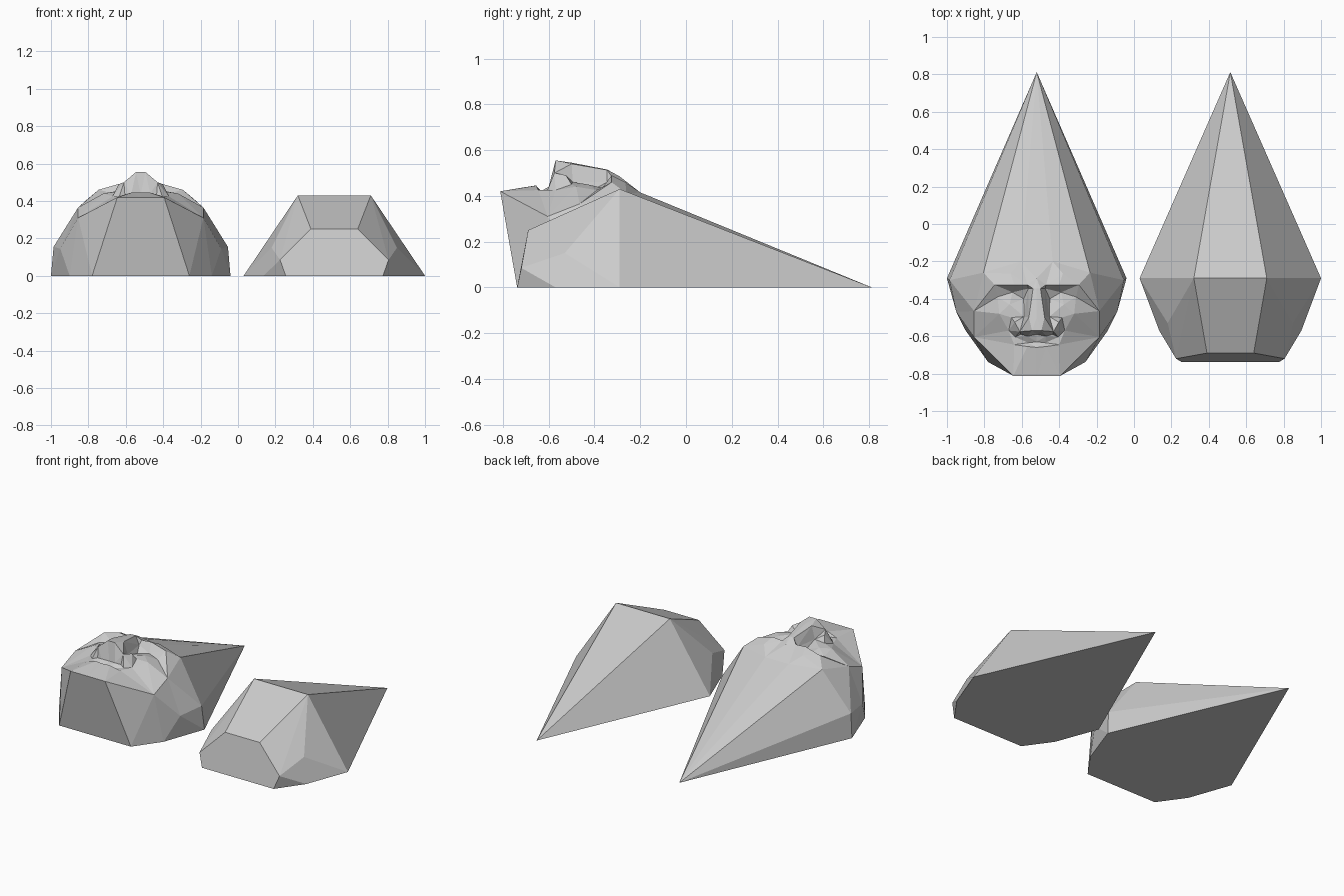
import bpy, bmesh
from mathutils import Vector
from mathutils.geometry import delaunay_2d_cdt

if "Cube" in bpy.data.objects:
    bpy.data.objects.remove(bpy.data.objects["Cube"])


def finish(bm, name, x):
    """Clean normals, flat shade and place the object."""
    bmesh.ops.recalc_face_normals(bm, faces=bm.faces)
    me = bpy.data.meshes.new(name)
    bm.to_mesh(me)
    bm.free()
    ob = bpy.data.objects.new(name, me)
    ob.location.x = x
    bpy.context.collection.objects.link(ob)


# Back half: plain faceted cone-hooded shell
back = [(0, .812, 0), (.485, -.29, 0), (.195, -.29, .43), (.335, -.53, .15),
        (.38, -.57, 0), (.125, -.69, .25), (.29, -.72, .085), (.26, -.738, 0)]
bm = bmesh.new()
for x, y, z in back:
    for s in ((1, -1) if x else (1,)):
        bm.verts.new((s * x, y, z))
bmesh.ops.convex_hull(bm, input=bm.verts)
bmesh.ops.dissolve_limit(bm, angle_limit=.05, verts=bm.verts, edges=bm.edges)
finish(bm, "back_half", .515)

# Face half: outline of the upper surface, hood tip to chin
rim = [(0, .812, 0), (.285, -.26, .41), (.335, -.465, .365), (.335, -.605, .31),
       (.125, -.812, .42)]
# Centre profile, chin to forehead
centre = [(0, -.812, .42), (0, -.66, .445), (0, -.63, .42), (0, -.59, .435),
          (0, -.57, .555), (0, -.5, .545), (0, -.345, .515), (0, -.29, .485),
          (0, -.2, .415)]
# Feature chains: nose ridge, nose side, wing, lips, chin crease, brow, eye, cheek
chains = [
    [(.025, -.57, .555), (.042, -.5, .54), (.02, -.345, .513)],
    [(.068, -.495, .46), (.045, -.345, .46)],
    [(.085, -.59, .435), (.09, -.575, .5), (.118, -.525, .49)],
    [(.05, -.6, .44), (.115, -.605, .425)],
    [(.045, -.635, .42), (.05, -.655, .445), (.12, -.645, .425)],
    [(.085, -.2, .415), (.14, -.265, .46), (.12, -.325, .49), (.05, -.325, .485)],
    [(.225, -.325, .46), (.21, -.39, .425), (.13, -.365, .435), (.07, -.4, .43)],
    [(.145, -.43, .45), (.2, -.48, .44)],
    [(.135, -.5, .45), (.15, -.57, .425)],
]
pts = rim + centre
n = len(pts)
edges = [(i, (i + 1) % n) for i in range(n)]
for chain in chains:
    k = len(pts)
    pts += chain
    edges += [(k + i, k + i + 1) for i in range(len(chain) - 1)]

# Triangulate half of the face in plan, then lift to its heights
vs, _, fs, origin, _, _ = delaunay_2d_cdt(
    [Vector(p[:2]) for p in pts], edges, [], 1, 1e-5)
bm = bmesh.new()
lifted = [bm.verts.new((v.x, v.y, pts[o[0]][2] if o else .43))
          for v, o in zip(vs, origin)]
for f in fs:
    bm.faces.new([lifted[i] for i in f])

# Side walls, chin front and flat base of the half
A, F, C, J, K = rim
K0 = centre[0]
G, G2, M = (.48, -.29, 0), (.466, -.3, .155), (.43, -.47, .145)
D, E, E0 = (.38, -.57, 0), (.26, -.738, 0), (0, -.738, 0)
for face in [(A, G, G2), (A, G2, F), (G2, C, F), (G2, M, C), (G, M, G2),
             (G, D, M), (M, J, C), (M, D, J), (D, E, J), (E, K, J),
             (E, E0, K0, K), (A, G, D, E, E0)]:
    bm.faces.new([bm.verts.new(p) for p in face])
bmesh.ops.remove_doubles(bm, verts=bm.verts, dist=1e-4)

# Mirror across the centre line
bmesh.ops.mirror(bm, geom=bm.verts[:] + bm.edges[:] + bm.faces[:],
                 axis='X', merge_dist=1e-4)
bmesh.ops.remove_doubles(bm, verts=bm.verts, dist=1e-4)
finish(bm, "face_half", -.52)
